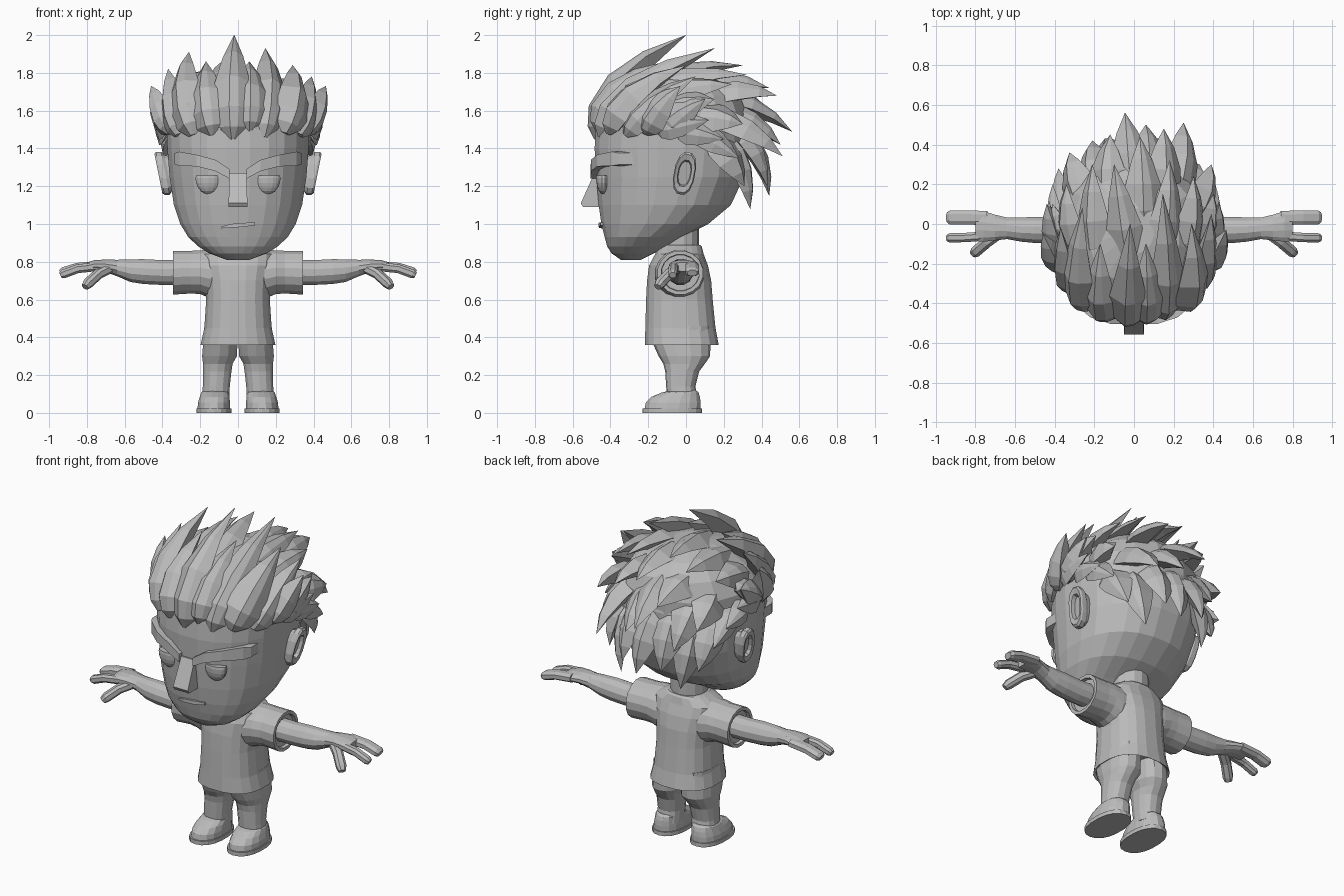
import bpy, bmesh, math
from mathutils import Vector

grey = bpy.data.materials.new("plain grey")
grey.diffuse_color = (0.5, 0.5, 0.5, 1)


def finish(name, bm, mirror=False):
    bmesh.ops.recalc_face_normals(bm, faces=bm.faces)
    me = bpy.data.meshes.new(name)
    bm.to_mesh(me)
    bm.free()
    me.materials.append(grey)
    ob = bpy.data.objects.new(name, me)
    bpy.context.collection.objects.link(ob)
    if mirror:
        ob.modifiers.new("Mirror", 'MIRROR').use_mirror_merge = False
    return ob


def skin(bm, rings):
    """Bridge a list of equal-sized point rings and cap both ends."""
    vr = [[bm.verts.new(p) for p in r] for r in rings]
    n = len(vr[0])
    for a, b in zip(vr, vr[1:]):
        for i in range(n):
            bm.faces.new((a[i], a[(i + 1) % n], b[(i + 1) % n], b[i]))
    bm.faces.new(vr[0][::-1])
    bm.faces.new(vr[-1])


def loft(name, rings, mirror=False):
    bm = bmesh.new()
    skin(bm, rings)
    return finish(name, bm, mirror)


def oval(c, u, v, n=16, p=2.0):
    c, u, v = Vector(c), Vector(u), Vector(v)
    out = []
    for i in range(n):
        a = 2 * math.pi * (i + 0.5) / n
        ca, sa = math.cos(a), math.sin(a)
        out.append(c + u * math.copysign(abs(ca) ** (2 / p), ca) + v * math.copysign(abs(sa) ** (2 / p), sa))
    return out


def z_loft(name, secs, n=16, p=2.0, mirror=False):
    """Sections: z, centre x, half width, front y, back y."""
    return loft(name, [oval((cx, (f + b) / 2, z), (w, 0, 0), (0, (b - f) / 2, 0), n, p)
                       for z, cx, w, f, b in secs], mirror)


def x_loft(name, secs, n=12, mirror=True):
    """Sections: x, centre y, centre z, half depth, half height."""
    return loft(name, [oval((x, y, z), (0, ry, 0), (0, 0, rz), n) for x, y, z, ry, rz in secs], mirror)


# Head
HEAD = [(0.81, 0, .06, -.345, -.24), (0.845, 0, .155, -.395, -.17), (0.88, 0, .21, -.418, -.1),
        (0.93, 0, .265, -.432, -.02), (1.0, 0, .308, -.45, .12), (1.1, 0, .342, -.465, .24),
        (1.25, 0, .365, -.478, .31), (1.4, 0, .377, -.487, .33), (1.5, 0, .38, -.48, .33),
        (1.6, 0, .35, -.43, .30), (1.7, 0, .27, -.33, .22), (1.76, 0, .12, -.2, .08)]
z_loft("head", HEAD, 24, 2.3)
z_loft("hair_cap", [(1.5, 0, .385, -.485, .33), (1.58, 0, .38, -.475, .33), (1.68, 0, .32, -.41, .29),
                    (1.76, 0, .23, -.3, .2), (1.8, 0, .1, -.15, .08)], 16, 2.2)
z_loft("neck", [(.84, 0, .105, -.14, .07), (1.06, 0, .105, -.14, .07)], 14)


def face_y(x, z):
    """Depth of the face surface."""
    for a, b in zip(HEAD, HEAD[1:]):
        if a[0] <= z <= b[0]:
            t = (z - a[0]) / (b[0] - a[0])
            _, _, w, f, k = [s + (e - s) * t for s, e in zip(a, b)]
            return (f + k) / 2 - (k - f) / 2 * max(0, 1 - (abs(x) / w) ** 2.3) ** (1 / 2.3)


def ribbon(name, stations, mirror):
    """Bar lying on the face; stations: x, low z, high z, thickness."""
    rings = []
    for x, lo, hi, d in stations:
        y = face_y(x, (lo + hi) / 2)
        rings.append([(x, y - d, lo), (x, y + .04, lo), (x, y + .04, hi), (x, y - d, hi)])
    loft(name, rings, mirror)


ribbon("eyebrow", [(.045, 1.24, 1.29, .028), (.12, 1.28, 1.34, .035), (.22, 1.305, 1.367, .045),
                   (.31, 1.308, 1.383, .06), (.335, 1.315, 1.375, .065)], True)
ribbon("mouth", [(-.09, .977, .985, .01), (-.04, .98, 1.0, .014), (.02, .984, 1.006, .014),
                 (.09, .993, 1.008, .01)], False)

# Nose wedge
loft("nose", [[(-w, f, z), (w, f, z), (w, -.4, z), (-w, -.4, z)]
              for z, w, f in [(1.09, .05, -.545), (1.11, .05, -.557), (1.27, .045, -.485)]])

# Half-closed eyes: flat-topped domes
bm = bmesh.new()
bmesh.ops.create_uvsphere(bm, u_segments=14, v_segments=10, radius=1)
for v in bm.verts:
    z = min(v.co.z * .085, .015)
    v.co = Vector((.155 + v.co.x * .072, face_y(.152, 1.22) + .015 + v.co.y * .04, 1.243 + z))
finish("eye", bm, True)

# Ears: tilted cups
rings = []
for x, k in [(.33, .75), (.37, .85), (.385, 1), (.412, 1), (.422, .9), (.417, .62), (.395, .55)]:
    r = oval((x, -.008, 1.268), (0, .056 * k, -.01 * k), (0, .022 * k, .114 * k), 12, 2.4)
    rings.append([p + Vector(((p.z - 1.268) * .2, 0, 0)) for p in r])
loft("ear", rings, True)

# Shirt: body with open hem, sleeves with open cuffs
z_loft("shirt_body", [(.42, 0, .17, -.2, .15), (.37, 0, .185, -.205, .16), (.36, 0, .2, -.22, .175),
                      (.45, 0, .18, -.217, .158), (.6, 0, .17, -.213, .143), (.7, 0, .175, -.208, .135),
                      (.78, 0, .195, -.197, .118), (.84, 0, .2, -.165, .095), (.88, 0, .13, -.15, .085),
                      (.89, 0, .115, -.145, .075)], 20, 2.5)
x_loft("sleeve", [(.05, -.04, .745, .13, .115), (.15, -.035, .735, .13, .13), (.2, -.035, .745, .128, .118),
                  (.25, -.03, .745, .12, .115), (.345, -.03, .742, .122, .118),
                  (.345, -.03, .742, .102, .098), (.325, -.03, .742, .1, .095)], 16)

# Arms and hands
x_loft("arm", [(.26, -.03, .745, .072, .068), (.4, -.03, .743, .068, .068), (.5, -.03, .748, .068, .068),
               (.57, -.028, .753, .063, .062), (.64, -.022, .767, .056, .045), (.7, -.018, .778, .067, .035),
               (.76, -.012, .78, .08, .03), (.8, -.01, .773, .078, .024)])


def finger(name, pts, rw, rh):
    pts = [Vector(p) for p in pts]
    rings = []
    for i, p in enumerate(pts):
        t = (pts[min(i + 1, len(pts) - 1)] - pts[max(i - 1, 0)]).normalized()
        s = t.cross(Vector((0, 0, 1))).normalized()
        k = .7 if i == len(pts) - 1 else 1
        rings.append(oval(p, s * rw * k, s.cross(t) * rh * k, 8, 2.4))
    loft(name, rings, True)


finger("outer_finger", [(.74, .03, .78), (.85, .033, .77), (.925, .033, .747), (.94, .033, .74)], .038, .026)
finger("inner_finger", [(.74, -.06, .775), (.85, -.068, .763), (.925, -.07, .735), (.94, -.07, .728)], .025, .025)
finger("thumb", [(.67, -.04, .77), (.74, -.09, .735), (.795, -.137, .685), (.81, -.15, .667)], .03, .027)

# Legs and shoes
z_loft("leg", [(.46, .09, .09, -.17, .13), (.36, .094, .093, -.172, .13), (.3, .098, .094, -.145, .127),
               (.26, .107, .08, -.12, .1), (.22, .11, .077, -.11, .07), (.14, .115, .073, -.105, .05),
               (.07, .12, .075, -.1, .06)], 14, 2.3, True)
z_loft("shoe_sole", [(0, .128, .094, -.23, .085), (.024, .128, .094, -.23, .085)], 18, 2.3, True)
z_loft("shoe", [(.02, .128, .088, -.222, .08), (.055, .127, .086, -.215, .08), (.085, .124, .08, -.185, .076),
                (.108, .121, .075, -.13, .068), (.12, .12, .06, -.08, .055)], 16, 2.2, True)

# Hair: curved spikes swept back; each entry is root xyz, tip xyz
CENTRE = Vector((0, -.08, 1.38))


def spikes(name, table, width, bulge, inner=.45, squeeze=1.0):
    """Curved tapering spikes; squeeze reduces the sideways bulge."""
    bm = bmesh.new()
    for e in table:
        a, b = Vector(e[:3]), Vector(e[3:])
        out = (a - CENTRE).normalized()
        out.x *= squeeze
        ctrl = (a + b) / 2 + out * bulge * (b - a).length
        rings = []
        for t, k in [(0, .25), (.1, .75), (.25, 1), (.5, .9), (.76, .52), (1, .01)]:
            p = a * (1 - t) ** 2 + ctrl * 2 * t * (1 - t) + b * t * t
            d = ((ctrl - a) * (1 - t) + (b - ctrl) * t).normalized()
            n = p - CENTRE
            n = (n - d * n.dot(d)).normalized()
            s = d.cross(n)
            w = width * k
            rings.append([p + s * w, p + s * w * .4 + n * w * .5, p + n * w * .65 - s * w * .1,
                          p - s * w, p - n * w * inner])
        skin(bm, rings)
    finish(name, bm)


def both(table):
    return table + [(-a, b, c, -d, e, f) for a, b, c, d, e, f in table]


spikes("front_hair", [(-.03, -.47, 1.45, -.02, 0, 2.0), (.14, -.45, 1.46, .145, .15, 1.93),
                      (.25, -.41, 1.48, .29, 0, 1.84), (-.14, -.45, 1.47, -.17, -.1, 1.86),
                      (-.24, -.41, 1.47, -.26, .08, 1.91), (.06, -.46, 1.49, .06, -.1, 1.86)],
       .105, .37, 1.1, .5)
spikes("temple_hair", [(.33, -.32, 1.47, .39, .05, 1.78), (.365, -.22, 1.48, .465, -.03, 1.73),
                       (-.32, -.33, 1.47, -.37, -.02, 1.82), (-.365, -.22, 1.48, -.46, -.05, 1.73),
                       (.375, -.13, 1.49, .43, .1, 1.66), (-.375, -.13, 1.49, -.44, .1, 1.66)],
       .09, .25, .8, .2)
spikes("crown_hair", [(0, -.28, 1.68, -.1, .3, 1.84), (.12, -.24, 1.68, .18, .32, 1.79),
                      (-.16, -.22, 1.66, -.21, .3, 1.78), (.23, -.18, 1.64, .3, .24, 1.74),
                      (-.27, -.16, 1.6, -.34, .2, 1.72), (.05, -.05, 1.72, .03, .44, 1.72),
                      (.3, -.12, 1.58, .4, .15, 1.66), (-.3, -.1, 1.56, -.41, .1, 1.64)], .1, .15)
spikes("back_hair", [(0, .08, 1.66, -.045, .56, 1.49), (.12, .05, 1.65, .15, .48, 1.68),
                     (.19, .1, 1.58, .25, .51, 1.36), (-.12, .06, 1.65, -.12, .45, 1.6),
                     (-.22, .06, 1.58, -.325, .36, 1.47), (.28, .03, 1.56, .39, .3, 1.53),
                     (-.17, .12, 1.58, -.21, .42, 1.34), (.07, .14, 1.6, .06, .5, 1.42)], .105, .17)
spikes("side_hair", both([(.375, -.16, 1.5, .43, .12, 1.55), (.37, -.05, 1.5, .41, .2, 1.45),
                          (.35, .04, 1.5, .38, .28, 1.35)]), .075, .08, .4, .5)
spikes("nape_hair", [(0, .27, 1.5, .03, .44, 1.15)] + both([(.11, .25, 1.5, .13, .43, 1.2),
                     (.2, .2, 1.46, .2, .34, 1.08), (.28, .13, 1.46, .3, .31, 1.2)]), .095, .16)
